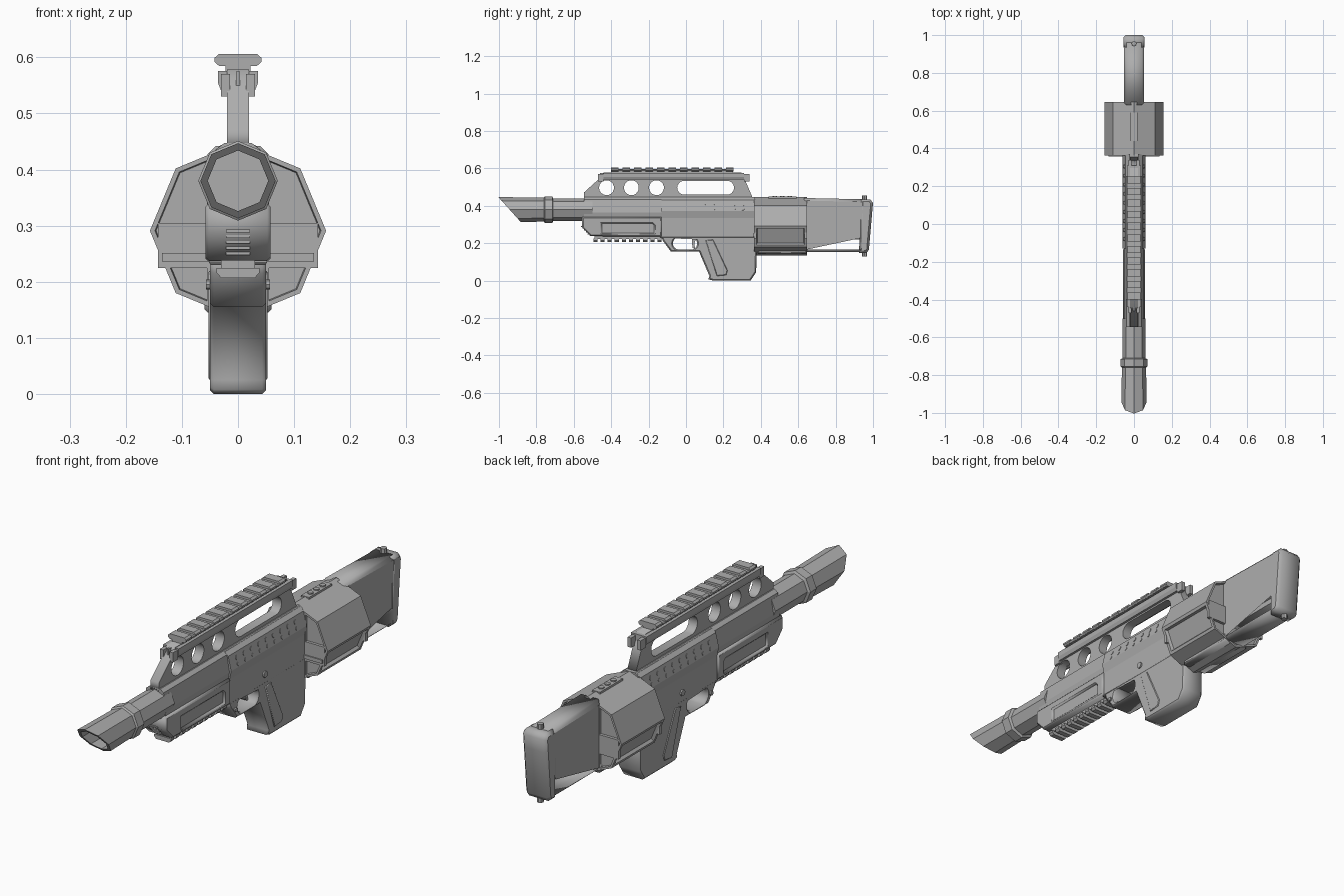
import bpy, bmesh, math
from mathutils import Matrix, Vector

if "Cube" in bpy.data.objects:
    bpy.data.objects.remove(bpy.data.objects["Cube"])

grey = bpy.data.materials.new("gunmetal grey")
grey.use_nodes = True
GREY = (0.42, 0.42, 0.42, 1)
grey.diffuse_color = GREY
grey.node_tree.nodes["Principled BSDF"].inputs["Base Color"].default_value = GREY

# local X -> world Y, local Y -> world Z, local Z -> world X
SIDE = Matrix(((0, 0, 1, 0), (1, 0, 0, 0), (0, 1, 0, 0), (0, 0, 0, 1)))


def finish(name, bm):
    bmesh.ops.remove_doubles(bm, verts=bm.verts, dist=1e-5)
    bmesh.ops.recalc_face_normals(bm, faces=bm.faces)
    mesh = bpy.data.meshes.new(name)
    bm.to_mesh(mesh)
    bm.free()
    mesh.materials.clear()
    mesh.materials.append(grey)
    ob = bpy.data.objects.new(name, mesh)
    bpy.context.collection.objects.link(ob)
    return ob


def side_profile(name, half, outline, holes=(), bevel=0.0, x=0.0):
    """Extrude a (y, z) outline with holes across x."""
    cu = bpy.data.curves.new(name, 'CURVE')
    cu.dimensions, cu.fill_mode = '2D', 'BOTH'
    cu.extrude, cu.bevel_depth, cu.offset = half - bevel, bevel, -bevel
    cu.bevel_resolution = 0
    for loop in [outline, *holes]:
        sp = cu.splines.new('POLY')
        sp.points.add(len(loop) - 1)
        for p, (y, z) in zip(sp.points, loop):
            p.co = (y, z, 0, 1)
        sp.use_cyclic_u = True
    tmp = bpy.data.objects.new(name, cu)
    bpy.context.collection.objects.link(tmp)
    dg = bpy.context.evaluated_depsgraph_get()
    mesh = bpy.data.meshes.new_from_object(tmp.evaluated_get(dg))
    bm = bmesh.new()
    bm.from_mesh(mesh)
    bm.transform(Matrix.Translation((x, 0, 0)) @ SIDE)
    bpy.data.objects.remove(tmp)
    bpy.data.curves.remove(cu)
    bpy.data.meshes.remove(mesh)
    return finish(name, bm)


def loft(name, rings, inset_rule=None):
    """Skin a list of equal rings of points and cap both ends."""
    bm = bmesh.new()
    loops = [[bm.verts.new(p) for p in r] for r in rings]
    n = len(loops[0])
    for a, b in zip(loops, loops[1:]):
        for i in range(n):
            bm.faces.new((a[i], a[(i + 1) % n], b[(i + 1) % n], b[i]))
    bm.faces.new(loops[0])
    bm.faces.new(loops[-1])
    if inset_rule:
        bmesh.ops.recalc_face_normals(bm, faces=bm.faces)
        faces = [f for f in bm.faces if inset_rule(f)]
        bmesh.ops.inset_individual(bm, faces=faces, thickness=0.018, depth=0)
        bmesh.ops.inset_individual(bm, faces=faces, thickness=0.008, depth=-0.012)
    return finish(name, bm)


def octagon(y, r, zc, slant=0.0):
    ring = []
    for k in range(8):
        a = math.radians(45 * k)
        z = zc + r * math.sin(a)
        ring.append(Vector((r * math.cos(a), y + slant * (0.443 - z), z)))
    return ring


def along(name, half_section, y0, y1):
    """Mirror a half cross-section in x and run it along y."""
    pts = half_section + [(-x, z) for x, z in reversed(half_section)]
    return loft(name, [[Vector((x, y, z)) for x, z in pts] for y in (y0, y1)])


def box(name, x, y, z):
    """Block from three (low, high) ranges."""
    bm = bmesh.new()
    bmesh.ops.create_cube(bm, size=1)
    for v in bm.verts:
        v.co = [r[0] if c < 0 else r[1] for c, r in zip(v.co, (x, y, z))]
    return finish(name, bm)


def rod(name, centre, r, length, axis, sides=8):
    bm = bmesh.new()
    bmesh.ops.create_cone(bm, cap_ends=True, segments=sides, radius1=r, radius2=r, depth=length)
    turn = Vector((0, 0, 1)).rotation_difference(Vector(axis)).to_matrix().to_4x4()
    bm.transform(Matrix.Translation(centre) @ turn)
    return finish(name, bm)


def capsule(y, z, half, r, n=16):
    pts = []
    for k in range(n + 1):
        a = 2 * math.pi * (k + 0.5) / (n + 1)
        pts.append((y + r * math.cos(a) + math.copysign(half, math.cos(a)), z + r * math.sin(a)))
    return pts


def rect(y0, y1, z0, z1):
    return [(y0, z0), (y1, z0), (y1, z1), (y0, z1)]


# Barrel with hollow slanted muzzle and collar
BZ = 0.38
loft("barrel", [octagon(-0.75, 0.054, BZ), octagon(-1, 0.054, BZ, 0.9), octagon(-1, 0.067, BZ, 0.9),
                octagon(-0.76, 0.064, BZ), octagon(-0.755, 0.071, BZ), octagon(-0.715, 0.071, BZ),
                octagon(-0.71, 0.06, BZ), octagon(-0.5, 0.06, BZ)])

# Receiver: upper body, side plates with an undercut, lower body
along("upper_receiver", [(0.025, 0.447), (0.04, 0.435), (0.052, 0.365), (0.045, 0.33)], -0.545, 0.37)
along("receiver_plate", [(0.03, 0.444), (0.046, 0.43), (0.06, 0.372), (0.052, 0.335)], -0.13, 0.365)
side_profile("lower_receiver", 0.052, rect(-0.14, 0.37, 0.23, 0.34), bevel=0.004)
side_profile("handguard", 0.058,
             [(-0.555, 0.34), (-0.555, 0.285), (-0.51, 0.238), (-0.13, 0.235), (-0.13, 0.34)],
             [[(-0.45, 0.255), (-0.17, 0.255), (-0.17, 0.295), (-0.18, 0.305), (-0.45, 0.305)]], bevel=0.006)
box("handguard_panel", (-0.05, 0.05), (-0.47, -0.15), (0.245, 0.315))
for k in range(5):
    z = 0.248 + 0.01 * k
    y = -0.555 + max(0, 0.285 - z) * 0.95
    box("front_vent_slat", (-0.021, 0.021), (y - 0.006, y + 0.02), (z, z + 0.005))
for s in (-1, 1):
    rod("receiver_pin", (s * 0.052, 0.1, 0.27), 0.013, 0.012, (1, 0, 0), 12)
    rod("guard_pin", (s * 0.051, -0.09, 0.195), 0.009, 0.012, (1, 0, 0))
    for k in range(9):
        y = -0.08 + 0.048 * k
        rod("plate_vent", (s * 0.0515, y, 0.408), 0.01, 0.004, (s, 0, 0.24))
        rod("plate_vent", (s * 0.0575, y, 0.383), 0.008, 0.004, (s, 0, 0.24))

# Lower rail
box("lower_rail_base", (-0.03, 0.03), (-0.49, -0.12), (0.222, 0.24))
for k in range(10):
    y = -0.495 + 0.038 * k
    along("lower_rail_tooth", [(0.038, 0.225), (0.038, 0.216), (0.03, 0.207)], y, y + 0.022)

# Carry handle with round holes and slot, ribs and top rail
side_profile("carry_handle", 0.02,
             [(-0.545, 0.435), (-0.545, 0.472), (-0.45, 0.558), (-0.44, 0.578), (0.295, 0.578),
              (0.315, 0.54), (0.36, 0.435)],
             [capsule(-0.425, 0.497, 0, 0.04), capsule(-0.292, 0.497, 0, 0.04),
              capsule(-0.158, 0.497, 0, 0.04), capsule(0.105, 0.497, 0.115, 0.037)])
along("handle_rib", [(0.036, 0.576), (0.036, 0.555), (0.03, 0.54)], -0.44, 0.31)
along("top_rail_neck", [(0.022, 0.592), (0.022, 0.574)], -0.40, 0.25)
along("top_rail_base", [(0.036, 0.597), (0.04, 0.594), (0.036, 0.586)], -0.40, 0.25)
for k in range(11):
    y = -0.40 + 0.0615 * k
    along("top_rail_tooth", [(0.034, 0.606), (0.042, 0.599), (0.042, 0.592), (0.034, 0.585)], y, y + 0.038)
for y in (-0.47, 0.31):
    for s in (-1, 1):
        box("sight_ear", sorted((s * 0.014, s * 0.03)), (y, y + 0.03), (0.53, 0.57))
box("front_sight", (-0.004, 0.004), (-0.46, -0.44), (0.55, 0.575))

# Grip frame with trigger opening and hand opening
side_profile("grip_frame", 0.05,
             [(-0.13, 0.24), (-0.125, 0.215), (-0.08, 0.155), (0.07, 0.155), (0.125, 0.025), (0.12, 0.008),
              (0.145, 0), (0.345, 0), (0.375, 0.045), (0.38, 0.24)],
             [capsule(-0.005, 0.199, 0.032, 0.033),
              [(0.172, 0.232), (0.34, 0.232), (0.338, 0.035), (0.262, 0.035)]], bevel=0.007)
side_profile("grip_panel", 0.053, [(0.105, 0.215), (0.145, 0.22), (0.222, 0.055), (0.215, 0.03), (0.165, 0.025)],
             bevel=0.003)
side_profile("trigger", 0.012, [(0.03, 0.24), (0.06, 0.24), (0.045, 0.2), (0.048, 0.17), (0.036, 0.175), (0.032, 0.2)])

# Octagonal drum with framed ends and inset lower panels
DZ = 0.291
loft("drum", [octagon(0.375, 0.146, DZ), octagon(0.363, 0.148, DZ), octagon(0.363, 0.157, DZ),
              octagon(0.647, 0.157, DZ), octagon(0.647, 0.148, DZ), octagon(0.635, 0.146, DZ)],
     lambda f: f.calc_area() > 0.02 and abs(f.normal.y) < 0.1 and -0.7 < f.normal.z < -0.1)
for y in (0.363, 0.633):
    box("drum_end_bar", (-0.143, 0.143), (y, y + 0.014), (0.225, 0.305))
    box("drum_end_column", (-0.055, 0.055), (y, y + 0.014), (0.16, 0.42))
box("drum_end_strip", (-0.135, 0.135), (0.358, 0.37), (0.236, 0.251))
side_profile("drum_base", 0.06, rect(0.385, 0.645, 0.145, 0.18), bevel=0.006)
box("drum_vent_plate", (-0.018, 0.018), (0.44, 0.59), (0.435, 0.449))
for y in (0.475, 0.515, 0.555):
    rod("drum_vent", (0, y, 0.45), 0.012, 0.008, (0, 0, 1))

# Skeleton stock, web with round-ended opening, butt pad
side_profile("stock_frame", 0.054, [(0.63, 0.152), (0.63, 0.442), (0.96, 0.435), (0.95, 0.152)],
             [rect(0.642, 0.92, 0.242, 0.335)], bevel=0.014)
side_profile("stock_web", 0.026, rect(0.63, 0.94, 0.22, 0.36),
             [[(0.655, 0.245), (0.655, 0.335), (0.835, 0.335), (0.855, 0.315), (0.86, 0.29),
               (0.855, 0.265), (0.835, 0.245)]])
side_profile("butt_pad", 0.056, [(0.935, 0.435), (0.985, 0.435), (1.0, 0.415), (0.995, 0.36), (0.978, 0.165),
                                 (0.965, 0.148), (0.925, 0.148)], bevel=0.012)
for z in (0.44, 0.145):
    rod("stock_bolt", (0, 0.955, z), 0.013, 0.03, (0, 0, 1))
rod("buffer_stub", (0, 0.665, 0.31), 0.026, 0.05, (0, 1, 0), 12)
side_profile("release_hook", 0.012, [(0.725, 0.345), (0.75, 0.345), (0.755, 0.3), (0.74, 0.265), (0.73, 0.27), (0.742, 0.3)])
